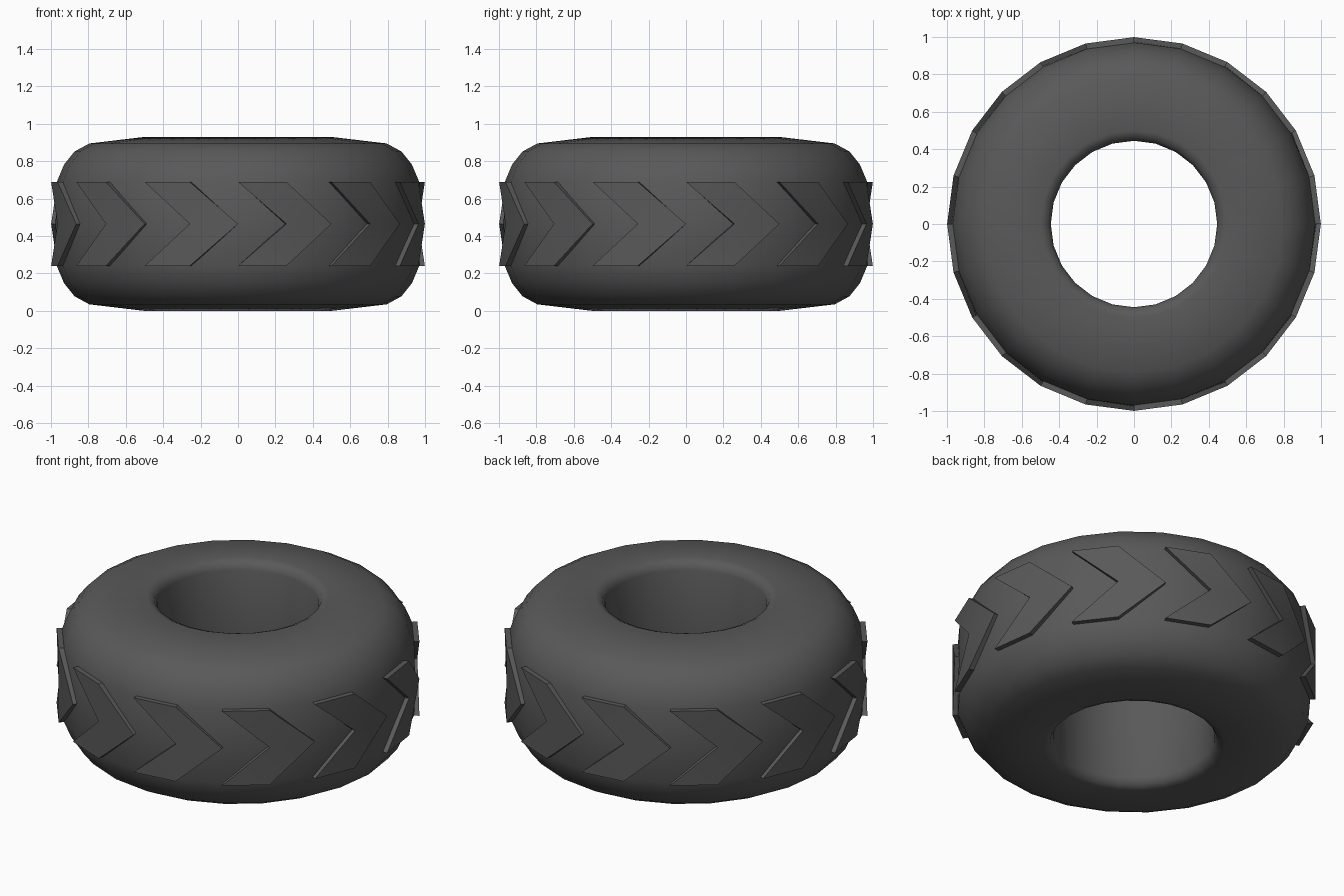
import bpy, bmesh, math

if "Cube" in bpy.data.objects:
    bpy.data.objects.remove(bpy.data.objects["Cube"])

SEG = 24
MID = 0.465

rubber = bpy.data.materials.new("dark_rubber")
rubber.diffuse_color = (0.1, 0.1, 0.1, 1)
rubber.use_nodes = True
rubber.node_tree.nodes["Principled BSDF"].inputs["Base Color"].default_value = rubber.diffuse_color


def polar(r, deg, z):
    a = math.radians(deg)
    return (r * math.cos(a), r * math.sin(a), z)


def finish(bm, name, smooth):
    bmesh.ops.recalc_face_normals(bm, faces=bm.faces)
    mesh = bpy.data.meshes.new(name)
    bm.to_mesh(mesh)
    bm.free()
    mesh.materials.append(rubber)
    obj = bpy.data.objects.new(name, mesh)
    bpy.context.collection.objects.link(obj)
    for p in mesh.polygons:
        p.use_smooth = smooth
    return obj


# Tyre body: half profile (radius, height above middle), mirrored and lathed
half = [(0.975, 0.0), (0.97, 0.222), (0.93, 0.317), (0.874, 0.387),
        (0.795, 0.43), (0.5, 0.465), (0.462, 0.448), (0.445, 0.41)]
profile = half + [(r, -h) for r, h in reversed(half[1:])]
bm = bmesh.new()
rings = [[bm.verts.new(polar(r, i * 360 / SEG, MID + h)) for r, h in profile]
         for i in range(SEG)]
n = len(profile)
for i in range(SEG):
    a, b = rings[i], rings[(i + 1) % SEG]
    for j in range(n):
        k = (j + 1) % n
        bm.faces.new((a[j], b[j], b[k], a[k]))
finish(bm, "tyre_body", True)

# Tread: twelve raised chevrons pointing around the tyre, lying on its facets
bm = bmesh.new()
outline = [(0, 0.225), (15, 0.225), (30, 0), (15, -0.225), (0, -0.225), (15, 0)]
tris = [(0, 1, 5), (1, 2, 5), (5, 2, 3), (5, 3, 4)]
for c in range(12):
    outer, inner = ([bm.verts.new(polar(r, c * 30 + d, MID + h))
                     for d, h in outline] for r in (0.999, 0.96))
    for t in tris:
        bm.faces.new([outer[v] for v in t])
        bm.faces.new([inner[v] for v in reversed(t)])
    for i in range(6):
        k = (i + 1) % 6
        bm.faces.new((outer[i], inner[i], inner[k], outer[k]))
tread = finish(bm, "tread_chevrons", False)
bpy.context.view_layer.objects.active = tread
tread.select_set(True)
bpy.ops.object.shade_smooth_by_angle(angle=math.radians(30))
